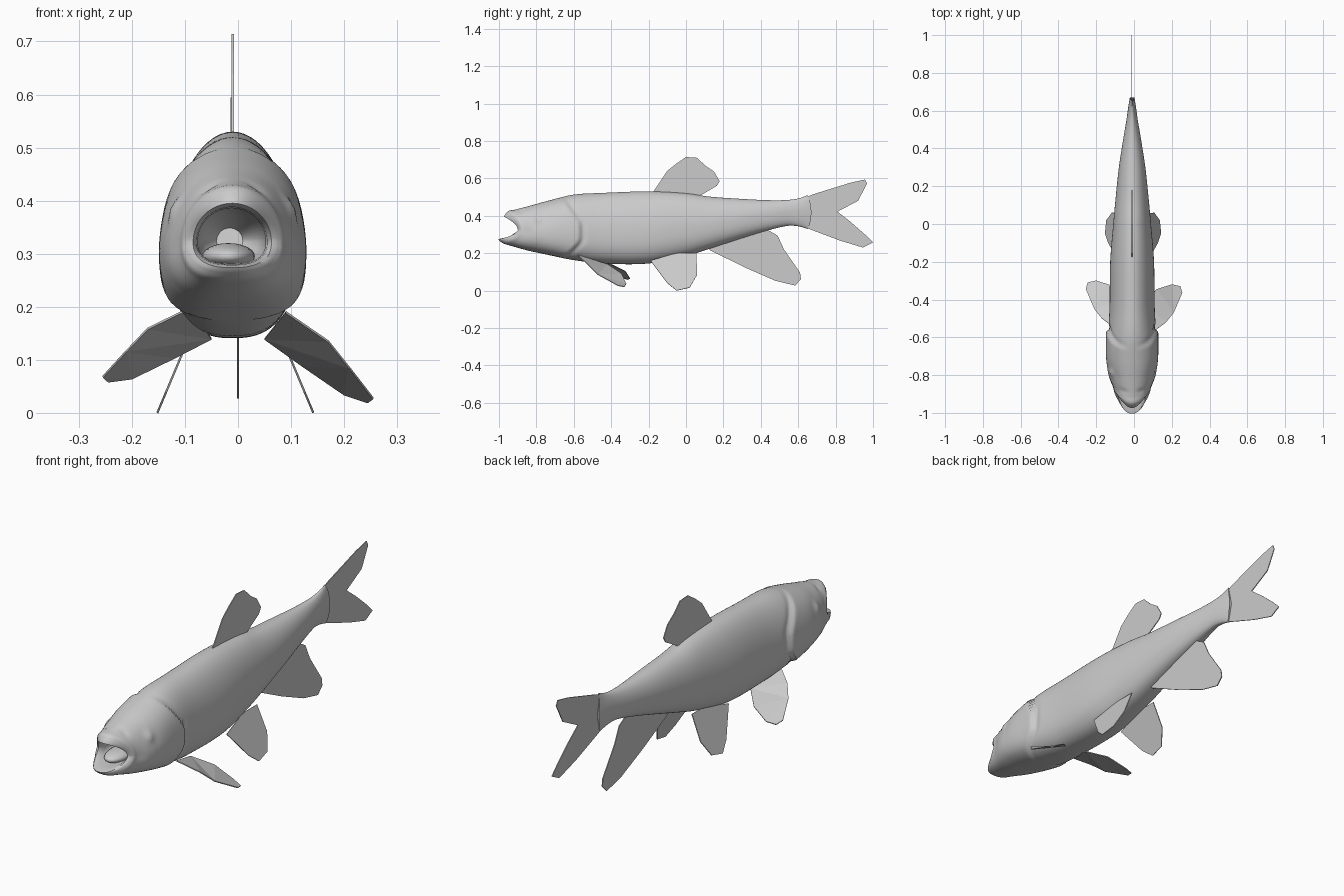
import bpy, bmesh, math

cube = bpy.data.objects.get("Cube")
if cube:
    bpy.data.objects.remove(cube)

grey = bpy.data.materials.new("plain grey")
GREY = (0.6, 0.6, 0.6, 1)
grey.use_nodes = True
grey.diffuse_color = GREY
grey.node_tree.nodes["Principled BSDF"].inputs["Base Color"].default_value = GREY

SIDES = 64
MID_X = -0.01

# Body stations from snout to tail root: y, belly z, back z, half width
STATIONS = [
    (-.975, .268, .403, .082), (-.955, .252, .425, .094), (-.92, .24, .432, .1),
    (-.83, .212, .455, .122), (-.72, .187, .485, .134), (-.6, .163, .513, .129),
    (-.45, .145, .522, .12), (-.2, .145, .53, .116), (0, .185, .52, .1),
    (.13, .225, .502, .088), (.3, .28, .49, .07), (.45, .325, .483, .047),
    (.55, .347, .485, .03), (.61, .342, .495, .02), (.65, .33, .51, .012),
]


def make_object(name, bm, smooth=True):
    bmesh.ops.recalc_face_normals(bm, faces=bm.faces)
    mesh = bpy.data.meshes.new(name)
    bm.to_mesh(mesh)
    bm.free()
    mesh.materials.append(grey)
    obj = bpy.data.objects.new(name, mesh)
    bpy.context.collection.objects.link(obj)
    if smooth:
        bpy.ops.object.select_all(action='DESELECT')
        obj.select_set(True)
        bpy.context.view_layer.objects.active = obj
        bpy.ops.object.shade_smooth_by_angle(angle=math.radians(50))
    return obj


def station(y):
    """Smooth interpolation of belly, back and half width."""
    last = len(STATIONS) - 2
    i = max(k for k in range(last + 1) if STATIONS[k][0] <= y or k == 0)
    a, b = STATIONS[i], STATIONS[i + 1]
    p, q = STATIONS[max(i - 1, 0)], STATIONS[min(i + 2, last + 1)]
    span = b[0] - a[0]
    t = (y - a[0]) / span
    out = []
    for k in range(1, 4):
        m0 = (b[k] - p[k]) / (b[0] - p[0]) * span
        m1 = (q[k] - a[k]) / (q[0] - a[0]) * span
        out.append((2*t**3 - 3*t*t + 1) * a[k] + (t**3 - 2*t*t + t) * m0
                   + (3*t*t - 2*t**3) * b[k] + (t**3 - t*t) * m1)
    return out


def clamp(v):
    return max(0.0, min(1.0, v))


def bump(y, z, cy, cz, size):
    return math.exp(-((y - cy)**2 + (z - cz)**2) / size**2)


def body_point(y, angle):
    belly, back, width = station(y)
    c, s = math.cos(angle), math.sin(angle)
    # Widest line sits low at the head and central at the tail
    widest = .4 + .1 * clamp((y + .2) / .6)
    mid = belly + (back - belly) * widest
    power = 1 if s > 0 else .8
    x = width * math.copysign(abs(c)**power, c)
    z = mid + (back - mid if s > 0 else mid - belly) * math.copysign(abs(s)**power, s)
    # Mouth corners set back, lower jaw forward, tail root rounded
    jaw = clamp(1 - (y + .975) / .2)
    py = y + jaw * (.075 * c * c - (.025 * -s if s < 0 else -.005))
    py += .02 * c * c * clamp((y - .55) / .1)
    # Raised gill cover with a curved rear edge
    edge = -.565 - 1.6 * max(0, .27 - z)**1.2 - .7 * max(0, z - .36)
    side = clamp(abs(c) * 1.6 - .2)
    d = edge - py
    lift = .012 * side * clamp(d / .012 + .5) * clamp(1 - d / .2)
    crease = -.006 * side * math.exp(-((d + .018) / .014)**2)
    # Eyes with shallow sockets, and nostrils
    eye = .012 * bump(py, z, -.79, .385, .022) - .006 * bump(py, z, -.79, .385, .042)
    nostril = -.008 * bump(py, z, -.885, .425, .013) * clamp(abs(c) * 3)
    grow = lift + crease + eye + nostril
    return (MID_X + x + grow * c, py, z + grow * s * .5)


# Body skin, folding over the lips into the open mouth
bm = bmesh.new()
rings = []
angles = [2 * math.pi * i / SIDES for i in range(SIDES)]
lip = [body_point(-.975, a) for a in angles]
lip_x, lip_z = MID_X - .008, .325
for depth, scale, flat in [(.22, .3, .8), (.18, .6, .6), (.1, .76, .3),
                           (.04, .78, .1), (.012, .81, 0), (-.004, .9, 0)]:
    ring = []
    for x, y, z in lip:
        py = y + (-.92 - y) * flat + depth
        ring.append(bm.verts.new((lip_x + (x - lip_x) * scale, py, lip_z + (z - lip_z) * scale)))
    rings.append(ring)
COUNT = 150
for i in range(COUNT + 1):
    f = i / COUNT
    y = -.975 + 1.625 * f**1.15
    rings.append([bm.verts.new(body_point(y, a)) for a in angles])
for r0, r1 in zip(rings, rings[1:]):
    for i in range(SIDES):
        j = (i + 1) % SIDES
        bm.faces.new((r0[i], r0[j], r1[j], r1[i]))
bm.faces.new(rings[0])
bm.faces.new(rings[-1])
make_object("body", bm)

# Tongue
bm = bmesh.new()
bmesh.ops.create_uvsphere(bm, u_segments=24, v_segments=12, radius=1)
bmesh.ops.scale(bm, vec=(.05, .09, .025), verts=bm.verts)
bmesh.ops.translate(bm, vec=(lip_x, -.84, .295), verts=bm.verts)
make_object("tongue", bm)


# Thin flat fins
def fin(name, points):
    bm = bmesh.new()
    bm.faces.new([bm.verts.new(p) for p in points])
    bmesh.ops.triangulate(bm, faces=bm.faces)
    obj = make_object(name, bm, smooth=False)
    solid = obj.modifiers.new("thickness", 'SOLIDIFY')
    solid.thickness = .004
    solid.offset = 0


def upright(name, x, outline):
    fin(name, [(x, y, z) for y, z in outline])


upright("dorsal_fin", MID_X, [
    (-.18, .52), (-.1, .64), (-.05, .68), (0, .714), (.06, .71), (.08, .69), (.107, .665),
    (.15, .636), (.18, .585), (.165, .56), (.08, .51), (0, .49)])
upright("tail_fin", MID_X - .002, [
    (.62, .49), (.68, .515), (.88, .577), (.957, .594), (.968, .572), (.92, .48), (.81, .422),
    (.877, .37), (.957, .3), (1, .257), (.947, .23), (.824, .267), (.67, .325), (.62, .345)])
upright("anal_fin", 0, [
    (.1, .24), (.25, .3), (.41, .34), (.49, .294), (.524, .22), (.61, .096), (.615, .06),
    (.583, .027), (.476, .053), (.316, .123), (.13, .215)])

PELVIC = [(-.19, .16), (-.1, .04), (-.05, 0), (.02, .016), (.06, .086), (.055, .2), (-.05, .2)]
PECTORAL = [(.09, -.58, .19), (.17, -.52, .135), (.21, -.47, .085), (.255, -.365, .027),
            (.245, -.33, .02), (.2, -.32, .035), (.12, -.345, .09), (.05, -.42, .14)]
for label, side in (("left", 1), ("right", -1)):
    droop = 0 if side > 0 else .2
    fin(label + "_pelvic_fin", [(side * (.142 - .42 * z) + MID_X * (side < 0), y, z)
                                for y, z in PELVIC])
    fin(label + "_pectoral_fin", [(side * x, y + droop * .1, z + droop * (x - .05))
                                  for x, y, z in PECTORAL])
